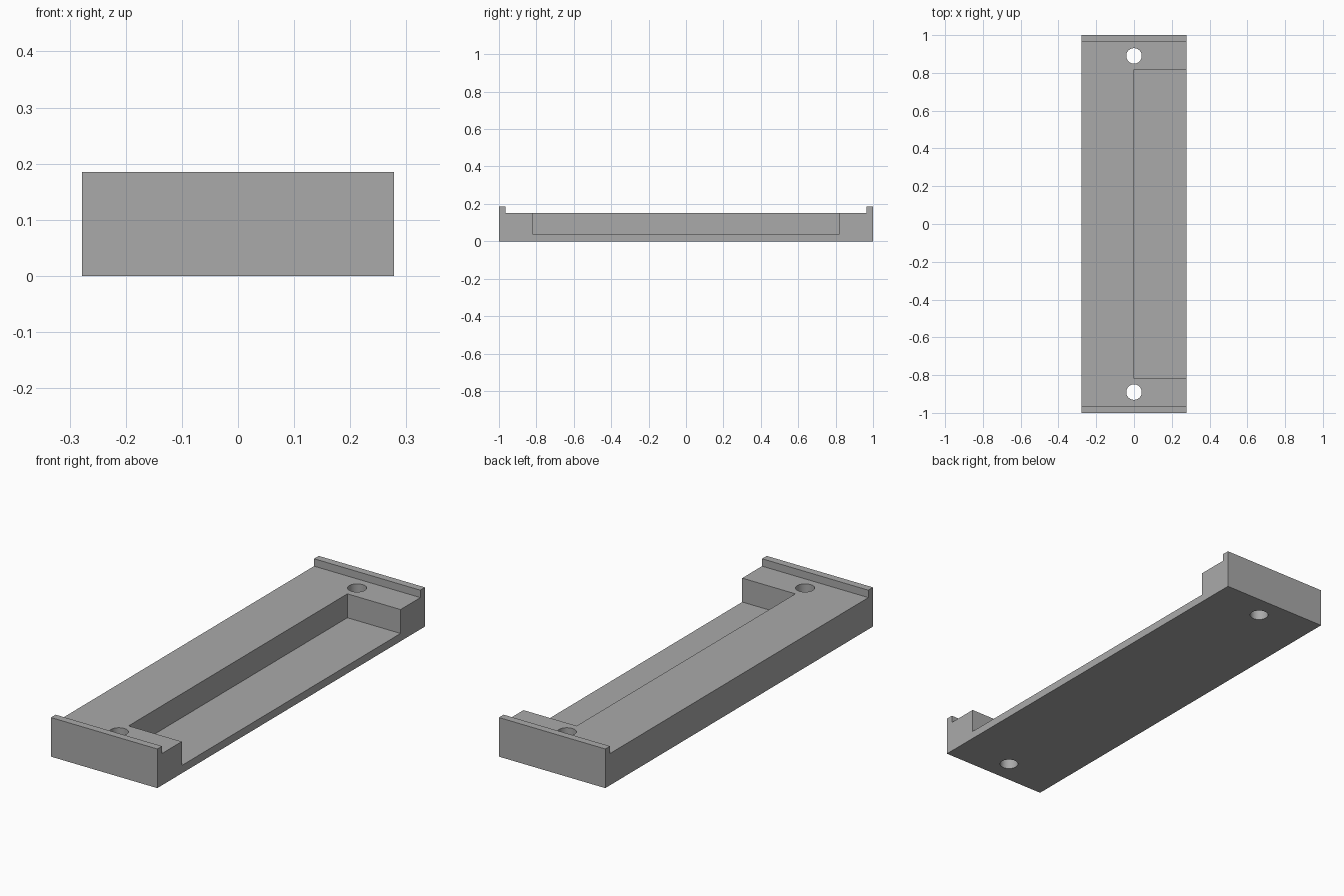
import bpy
import bmesh
from math import radians

cube = bpy.data.objects.get("Cube")
if cube:
    bpy.data.objects.remove(cube)

HALF_W, HALF_L = 0.278, 1.0
DECK_Z, LIP_Z, FLOOR_Z = 0.15, 0.185, 0.037
LIP_Y, POCKET_Y = 0.965, 0.817
HOLE_Y, HOLE_R = 0.89, 0.041

grey = bpy.data.materials.new("plain grey")
grey.use_nodes = True
colour = (0.4, 0.4, 0.4, 1)
grey.diffuse_color = colour
grey.node_tree.nodes["Principled BSDF"].inputs["Base Color"].default_value = colour


def link(name, bm):
    mesh = bpy.data.meshes.new(name)
    bmesh.ops.recalc_face_normals(bm, faces=bm.faces)
    bm.to_mesh(mesh)
    bm.free()
    mesh.materials.append(grey)
    obj = bpy.data.objects.new(name, mesh)
    bpy.context.collection.objects.link(obj)
    return obj


def cut(target, cutter):
    mod = target.modifiers.new(cutter.name, "BOOLEAN")
    mod.operation = "DIFFERENCE"
    mod.solver = "EXACT"
    mod.object = cutter
    bpy.context.view_layer.objects.active = target
    bpy.ops.object.modifier_apply(modifier=mod.name)
    bpy.data.objects.remove(cutter)


# Tray: side profile with a raised lip at each end, extruded across the width
half = [(HALF_L, 0), (HALF_L, LIP_Z), (LIP_Y, LIP_Z), (LIP_Y, DECK_Z)]
profile = half + [(-y, z) for y, z in reversed(half)]
bm = bmesh.new()
face = bm.faces.new([bm.verts.new((-HALF_W, y, z)) for y, z in profile])
side = bmesh.ops.extrude_face_region(bm, geom=[face])["geom"]
bmesh.ops.translate(bm, vec=(2 * HALF_W, 0, 0),
                    verts=[v for v in side if isinstance(v, bmesh.types.BMVert)])
tray = link("mounting_tray", bm)

# Pocket: open on the top and the left side
bm = bmesh.new()
bmesh.ops.create_cube(bm, size=1)
for v in bm.verts:
    v.co.x = 0 if v.co.x < 0 else HALF_W + 0.1
    v.co.y *= 2 * POCKET_Y
    v.co.z = FLOOR_Z if v.co.z < 0 else LIP_Z + 0.1
cut(tray, link("pocket_cutter", bm))

# Screw holes through both ends
for y in (-HOLE_Y, HOLE_Y):
    bm = bmesh.new()
    bmesh.ops.create_cone(bm, cap_ends=True, segments=48, radius1=HOLE_R,
                          radius2=HOLE_R, depth=1)
    bmesh.ops.translate(bm, verts=bm.verts, vec=(0, y, 0))
    cut(tray, link("hole_cutter", bm))

# Smooth hole walls, sharp edges elsewhere
bpy.ops.object.select_all(action="DESELECT")
tray.select_set(True)
bpy.context.view_layer.objects.active = tray
bpy.ops.object.shade_smooth_by_angle(angle=radians(30))
